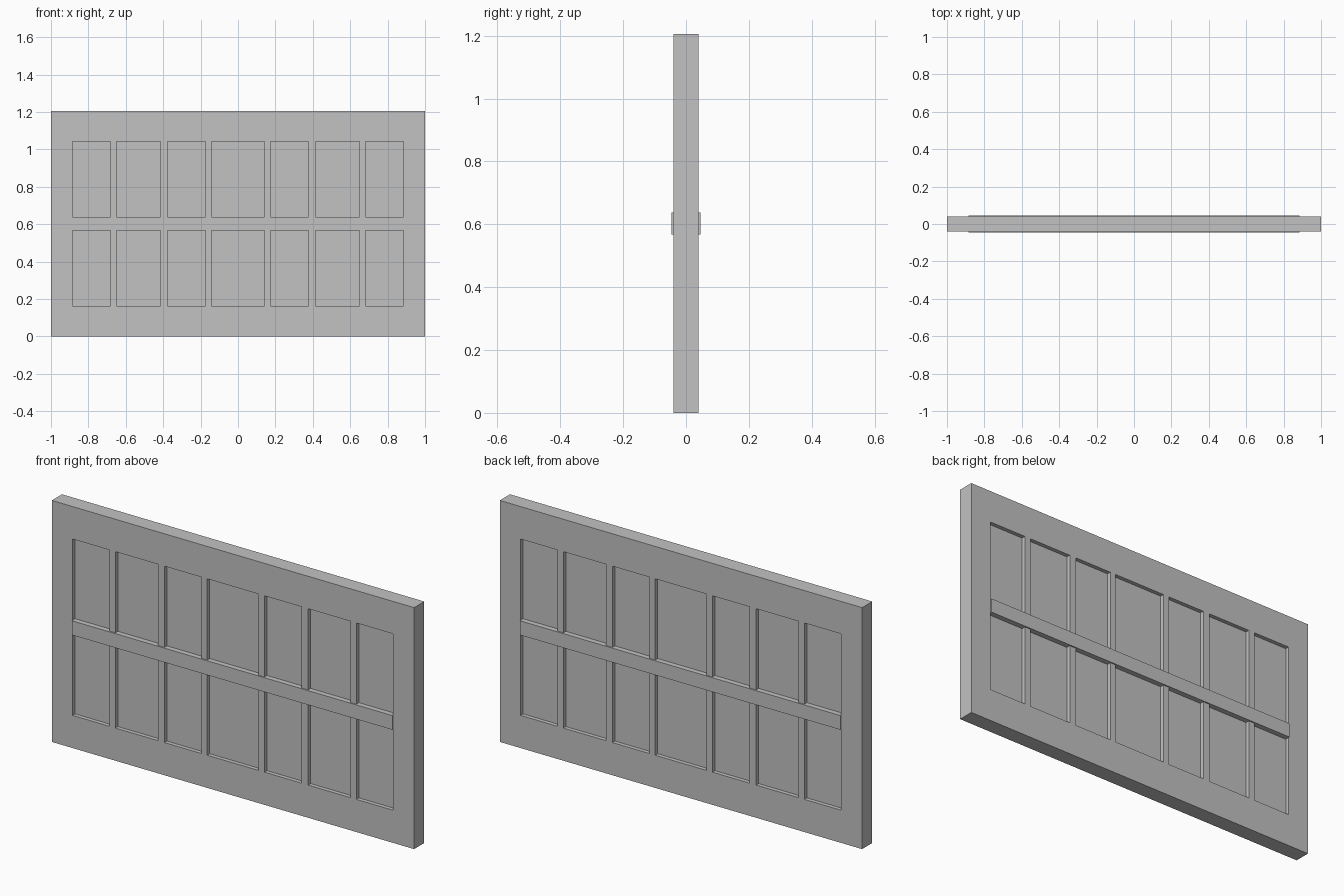
import bpy
import bmesh
from mathutils import Vector

cube = bpy.data.objects.get("Cube")
if cube:
    bpy.data.objects.remove(cube)

WIDTH, HEIGHT, HALF_DEPTH = 2.0, 1.205, 0.04
RECESS = 0.02
RAIL_Z = (0.567, 0.638)
RAIL_PROUD = 0.0065

grey = bpy.data.materials.new("plain_grey")
grey.use_nodes = True
colour = (0.54, 0.54, 0.54, 1)
grey.diffuse_color = colour
grey.node_tree.nodes["Principled BSDF"].inputs["Base Color"].default_value = colour


def finish(name, bm):
    bmesh.ops.recalc_face_normals(bm, faces=bm.faces)
    mesh = bpy.data.meshes.new(name)
    bm.to_mesh(mesh)
    bm.free()
    mesh.materials.append(grey)
    obj = bpy.data.objects.new(name, mesh)
    bpy.context.collection.objects.link(obj)
    return obj


def box(name, low, high):
    bm = bmesh.new()
    bmesh.ops.create_cube(bm, size=1)
    low, high = Vector(low), Vector(high)
    bmesh.ops.scale(bm, vec=high - low, verts=bm.verts)
    bmesh.ops.translate(bm, vec=(low + high) / 2, verts=bm.verts)
    return finish(name, bm)


# Slab cut along the pane edges, mirrored about the centre
half_x = [0.142, 0.174, 0.378, 0.415, 0.649, 0.681, 0.885]
cuts_x = [-x for x in reversed(half_x)] + half_x
cuts_z = [0.163, RAIL_Z[0], RAIL_Z[1], 1.043]

bm = bmesh.new()
bmesh.ops.create_cube(bm, size=1)
bmesh.ops.scale(bm, vec=(WIDTH, 2 * HALF_DEPTH, HEIGHT), verts=bm.verts)
bmesh.ops.translate(bm, vec=(0, 0, HEIGHT / 2), verts=bm.verts)
planes = [((x, 0, 0), (1, 0, 0)) for x in cuts_x] + [((0, 0, z), (0, 0, 1)) for z in cuts_z]
for point, normal in planes:
    bmesh.ops.bisect_plane(bm, geom=bm.verts[:] + bm.edges[:] + bm.faces[:],
                           plane_co=point, plane_no=normal)


# Every second cell is a pane, sunk on both sides
def is_pane(face):
    c = face.calc_center_median()
    column = sum(c.x > x for x in cuts_x)
    row = sum(c.z > z for z in cuts_z)
    return abs(face.normal.y) > 0.9 and column % 2 == 1 and row % 2 == 1


bm.normal_update()
panes = [f for f in bm.faces if is_pane(f)]
inward = {f: -f.normal.copy() for f in panes}
for face, direction in inward.items():
    sunk = bmesh.ops.extrude_discrete_faces(bm, faces=[face])["faces"]
    bmesh.ops.translate(bm, vec=direction * RECESS, verts=sunk[0].verts[:])
bmesh.ops.dissolve_limit(bm, angle_limit=0.01, verts=bm.verts, edges=bm.edges)
finish("panelled_frame", bm)

# Middle rail standing slightly proud of both faces
for name, side in (("front_rail", -1), ("back_rail", 1)):
    y = sorted((side * (HALF_DEPTH - RECESS / 2), side * (HALF_DEPTH + RAIL_PROUD)))
    box(name, (-half_x[-1], y[0], RAIL_Z[0]), (half_x[-1], y[1], RAIL_Z[1]))
